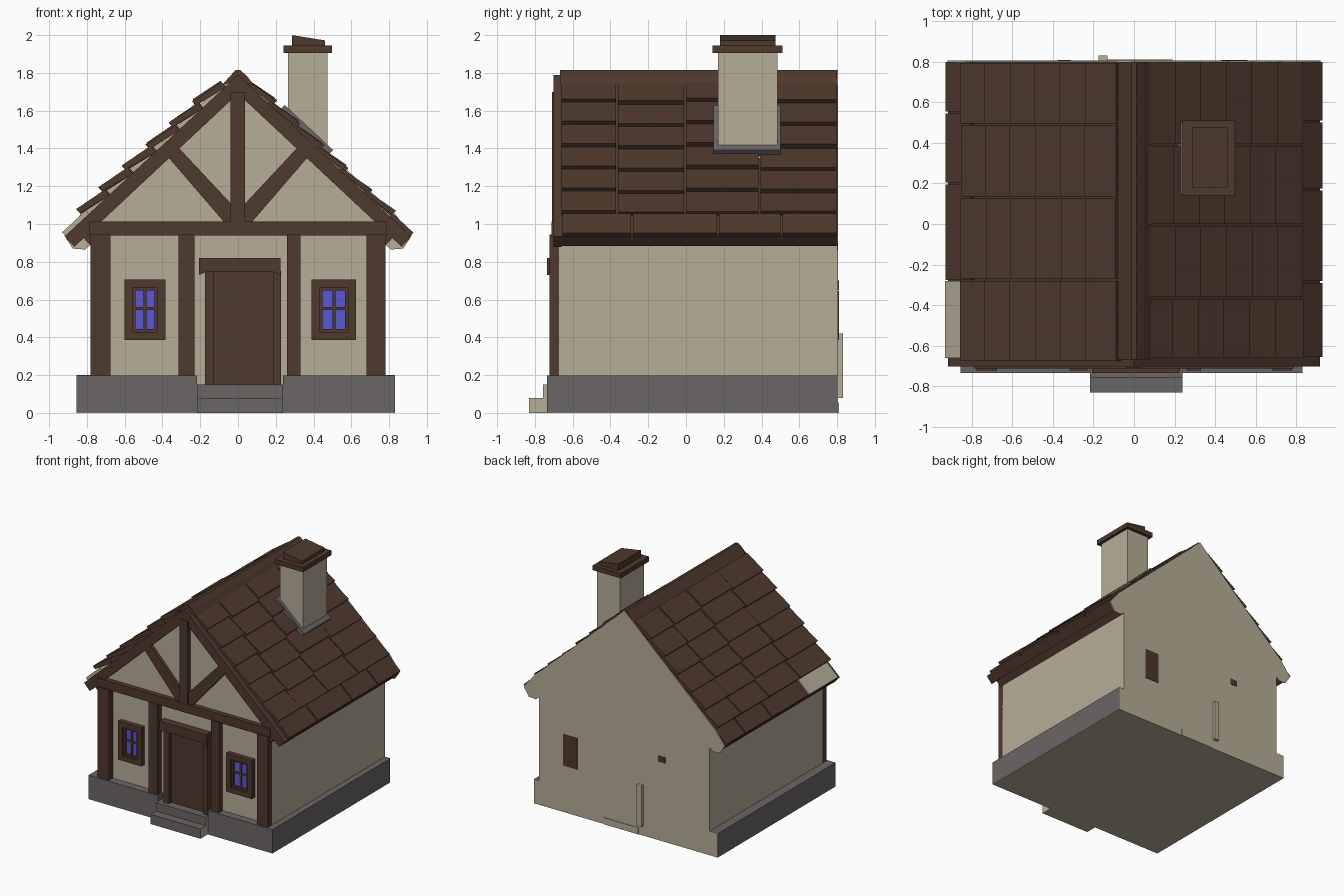
import bpy, bmesh, math, random

if "Cube" in bpy.data.objects:
    bpy.data.objects.remove(bpy.data.objects["Cube"])
random.seed(4)


def mat(name, rgb):
    m = bpy.data.materials.new(name)
    m.diffuse_color = (*rgb, 1)
    m.use_nodes = True
    m.node_tree.nodes["Principled BSDF"].inputs["Base Color"].default_value = m.diffuse_color
    return m


WOOD = mat("dark_wood", (0.078, 0.041, 0.026))
PLASTER = mat("plaster", (0.47, 0.42, 0.31))
STONE = mat("grey_stone", (0.145, 0.133, 0.128))
GLASS = mat("blue_glass", (0.10, 0.10, 0.66))

A = math.radians(43)      # roof pitch
CA, SA = math.cos(A), math.sin(A)
APEX = 1.79               # roof plane height at the ridge
BACK = 0.80


def slope(side, s, n):
    """Roof coordinates (down the slope, out of the slope) to x, z."""
    return (side * (s * CA + n * SA), APEX - s * SA + n * CA)


def add_prism(bm, pts, y0, y1):
    a = [bm.verts.new((x, y0, z)) for x, z in pts]
    b = [bm.verts.new((x, y1, z)) for x, z in pts]
    bm.faces.new(a)
    bm.faces.new(b[::-1])
    k = len(pts)
    for i in range(k):
        j = (i + 1) % k
        bm.faces.new((a[j], a[i], b[i], b[j]))


def make(name, prisms, material):
    """One object out of xz outlines extruded along y."""
    bm = bmesh.new()
    for pts, y0, y1 in prisms:
        add_prism(bm, pts, y0, y1)
    bmesh.ops.recalc_face_normals(bm, faces=bm.faces[:])
    me = bpy.data.meshes.new(name)
    bm.to_mesh(me)
    bm.free()
    me.materials.append(material)
    ob = bpy.data.objects.new(name, me)
    bpy.context.collection.objects.link(ob)
    return ob


def box(x0, x1, y0, y1, z0, z1):
    return ([(x0, z0), (x1, z0), (x1, z1), (x0, z1)], y0, y1)


def sbox(side, s0, s1, n0, n1, y0, y1):
    return ([slope(side, s0, n0), slope(side, s1, n0),
             slope(side, s1, n1), slope(side, s0, n1)], y0, y1)


# Foundation, lower where the steps meet the door
make("foundation", [box(-0.855, -0.218, -0.735, BACK, 0.004, 0.198),
                    box(0.238, 0.83, -0.735, BACK, 0.004, 0.198),
                    box(-0.218, 0.238, -0.735, BACK, 0.004, 0.15)], STONE)
make("floor_underside", [box(-0.855, 0.83, -0.735, BACK, 0, 0.004)], PLASTER)

# Steps: stone with plaster-coloured end and underside
steps = make("steps", [box(-0.218, 0.238, -0.83, -0.735, 0, 0.08),
                       box(-0.218, 0.238, -0.758, -0.735, 0.08, 0.15)], STONE)
steps.data.materials.append(PLASTER)
for p in steps.data.polygons:
    if p.normal.x > 0.9 or p.normal.z < -0.9:
        p.material_index = 1

# Walls with gable
make("walls", [([(-0.78, 0.15), (0.78, 0.15), (0.78, 0.97), (0, 1.70), (-0.78, 0.97)],
                -0.672, BACK)], PLASTER)

# Flat back face covering wall, foundation and roof ends
half = [(0.78, 0.2), (0.78, 0.89), (0.81, 0.865), (0.875, 0.87), (0.92, 0.94), (0.83, 1.055)]
make("back_face", [([(-0.855, 0), (0.83, 0), (0.83, 0.2)] + half + [(0, 1.815)]
                    + [(-x, z) for x, z in half[::-1]] + [(-0.855, 0.2)],
                    BACK, 0.806)], PLASTER)
make("back_panels", [box(0.43, 0.56, 0.806, 0.809, 0.385, 0.645),
                     box(-0.375, -0.31, 0.806, 0.809, 0.65, 0.70)], WOOD)
make("back_post", [box(-0.175, -0.13, 0.80, 0.83, 0.08, 0.42)], PLASTER)
make("back_sill", [box(-0.13, 0.19, 0.806, 0.811, 0.0, 0.055)], PLASTER)

# Timber frame on the front
make("posts", [box(a, b, -0.722, -0.665, 0.198, 0.945) for a, b in
               ((-0.78, -0.675), (-0.315, -0.23), (0.26, 0.33), (0.68, 0.78))], WOOD)
make("tie_beam", [box(-0.79, 0.79, -0.712, -0.665, 0.94, 1.012)], WOOD)
make("king_post", [box(-0.04, 0.036, -0.71, -0.665, 1.01, 1.70)], WOOD)
make("gable_braces", [([(k * 0.03, 1.10), (k * 0.03, 1.012), (k * 0.075, 1.012),
                        (k * 0.375, 1.36), (k * 0.32, 1.41)], -0.70, -0.665)
                      for k in (-1, 1)], WOOD)

# Roof slabs, bargeboards, eave purlins
make("roof_slabs", [sbox(k, 0, 1.255, -0.07, 0, -0.66, BACK) for k in (-1, 1)], WOOD)
make("bargeboards", [([(0, 1.69), slope(k, 1.255, -0.075), slope(k, 1.255, 0.0),
                       (0, APEX)], -0.702, -0.66) for k in (-1, 1)], WOOD)
make("eave_purlins", [sbox(k, 1.07, 1.187, -0.152, -0.07, -0.70, BACK)
                      for k in (-1, 1)], WOOD)
make("ridge_cap", [([(-0.085, 1.735), (-0.045, 1.78), (-0.012, 1.815), (0.012, 1.815),
                     (0.05, 1.78), (0.085, 1.735), (0, 1.76)], -0.668, BACK)], WOOD)


# Roof tiles: bands along the ridge, overlapping rows down the slope
def tiles(name, side, edges, rows, s0, s1, lift):
    out = []
    step = (s1 - s0) / rows
    for y0, y1 in zip(edges, edges[1:]):
        shift = random.uniform(-0.015, 0.015)
        for r in range(rows):
            a = s0 + r * step + (shift if r else 0)
            b = s0 + (r + 1) * step + 0.012 + (shift if r < rows - 1 else 0)
            h = lift + random.uniform(-0.005, 0.005)
            pts = [slope(side, a, -0.004), slope(side, b, h - 0.03),
                   slope(side, b, h), slope(side, a, max(0.012, h - 0.028))]
            out.append((pts, y0 + 0.005, y1 - 0.005))
    make(name, out, WOOD)


tiles("right_tiles", 1, (-0.665, -0.365, -0.005, 0.39, 0.803), 6, 0.05, 1.09, 0.04)
tiles("left_tiles", -1, (-0.68, -0.275, 0.13, 0.49, 0.80), 6, 0.09, 1.10, 0.064)
make("right_eave_tiles", [sbox(1, 1.10, 1.25, -0.01, 0.022, a + 0.005, b - 0.005) for a, b in
     ((-0.66, -0.285), (-0.285, 0.17), (0.17, 0.505), (0.505, 0.803))], WOOD)
make("left_eave_tiles", [sbox(-1, 1.08, 1.25, -0.01, 0.022, a + 0.005, b - 0.005) for a, b in
     ((-0.28, 0.20), (0.20, 0.55), (0.55, 0.803))], WOOD)
make("pale_eave_tile", [sbox(-1, 1.08, 1.25, -0.005, 0.025, -0.66, -0.282)], PLASTER)

# Door with frame and lintel
make("door", [box(-0.13, 0.19, -0.69, -0.665, 0.15, 0.75)], WOOD)
make("door_frame", [box(-0.175, -0.127, -0.722, -0.665, 0.15, 0.75),
                    box(0.188, 0.228, -0.722, -0.665, 0.15, 0.75)], WOOD)
make("door_lintel", [([(-0.206, 0.73), (-0.17, 0.745), (0.19, 0.745), (0.225, 0.73),
                       (0.225, 0.82), (-0.206, 0.82)], -0.735, -0.665)], WOOD)


# Windows
def ring(x0, x1, z0, z1, w, y0):
    y1 = -0.665
    return [box(x0, x0 + w, y0, y1, z0, z1), box(x1 - w, x1, y0, y1, z0, z1),
            box(x0 + w, x1 - w, y0, y1, z0, z0 + w), box(x0 + w, x1 - w, y0, y1, z1 - w, z1)]


for side, x0, x1 in (("left", -0.6, -0.385), ("right", 0.39, 0.625)):
    c = (x0 + x1) / 2
    make(side + "_window_frame", ring(x0, x1, 0.387, 0.705, 0.042, -0.712)
         + ring(x0 + 0.042, x1 - 0.042, 0.429, 0.663, 0.016, -0.698)
         + [box(c - 0.008, c + 0.008, -0.692, -0.665, 0.44, 0.65),
            box(x0 + 0.05, x1 - 0.05, -0.692, -0.665, 0.545, 0.561)], WOOD)
    make(side + "_window_glass", [box(x0 + 0.05, x1 - 0.05, -0.684, -0.676, 0.44, 0.655)], GLASS)

# Chimney with flashing and sloped cap
make("chimney", [box(0.265, 0.475, 0.17, 0.485, 1.30, 1.91)], PLASTER)
make("chimney_flashing", [sbox(1, 0.29, 0.64, -0.01, 0.052, 0.145, 0.50)], STONE)
make("chimney_cap", [box(0.24, 0.497, 0.14, 0.51, 1.905, 1.945),
                     ([(0.285, 1.945), (0.46, 1.945), (0.46, 1.972), (0.285, 2.0)],
                      0.18, 0.475)], WOOD)
